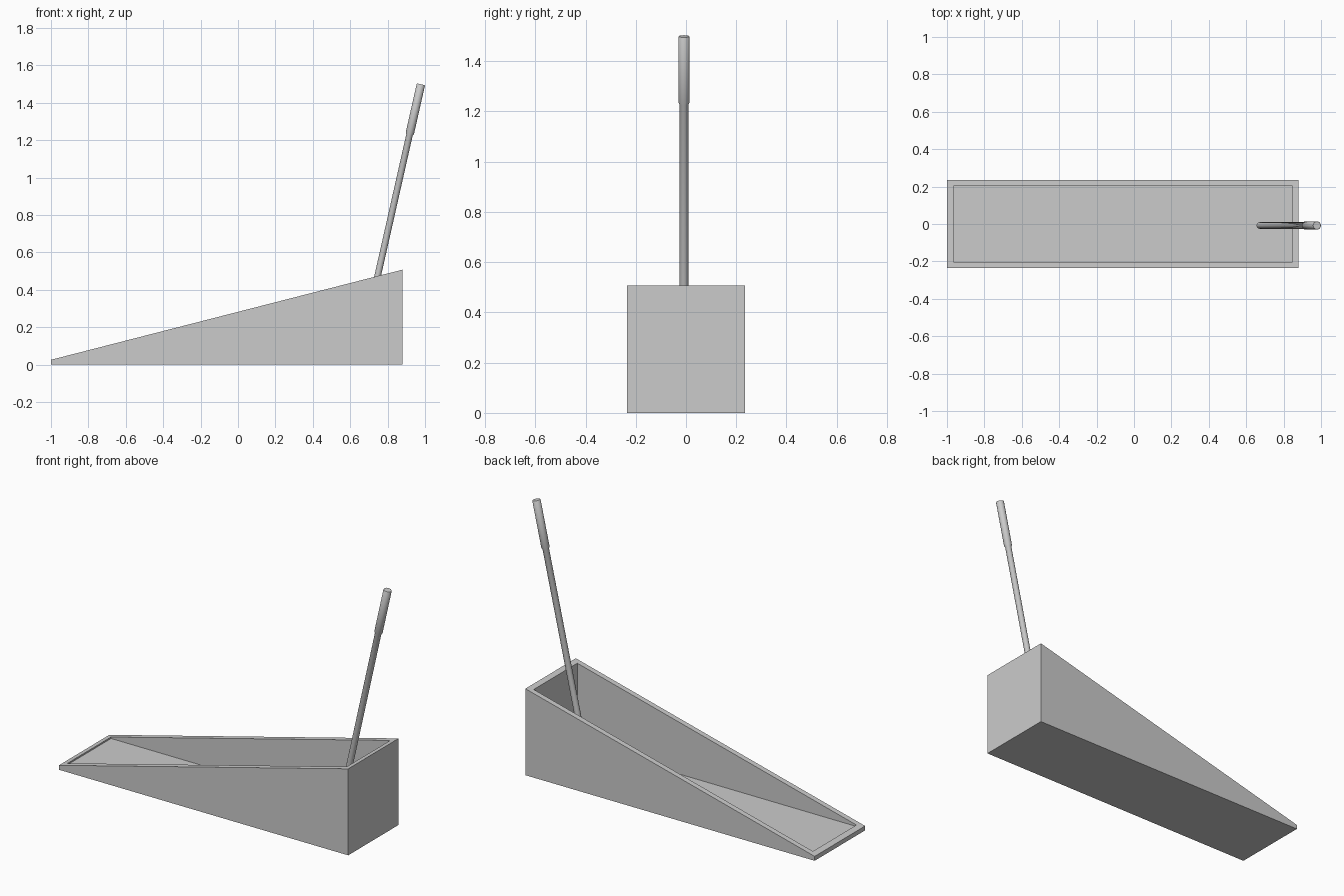
import bpy, bmesh
from mathutils import Vector

if "Cube" in bpy.data.objects:
    bpy.data.objects.remove(bpy.data.objects["Cube"])


def rim_z(x):
    # sloping top plane of the tray
    return 0.026 + (x + 1.0) * (0.508 - 0.026) / 1.88


def finish(name, bm):
    bmesh.ops.recalc_face_normals(bm, faces=bm.faces)
    mesh = bpy.data.meshes.new(name)
    bm.to_mesh(mesh)
    bm.free()
    obj = bpy.data.objects.new(name, mesh)
    bpy.context.collection.objects.link(obj)
    return obj


# Wedge tray: outer shell, sloped rim, sunken flat floor
def tray():
    bm = bmesh.new()

    def ring(x0, x1, w, z=None):
        pts = [(x0, -w), (x1, -w), (x1, w), (x0, w)]
        return [bm.verts.new((x, y, rim_z(x) if z is None else z)) for x, y in pts]

    rings = [ring(-1.0, 0.88, 0.234, 0.0), ring(-1.0, 0.88, 0.234),
             ring(-0.966, 0.848, 0.202), ring(-0.966, 0.848, 0.202, 0.026)]
    for a, b in zip(rings, rings[1:]):
        for i in range(4):
            j = (i + 1) % 4
            bm.faces.new((a[i], a[j], b[j], b[i]))
    bm.faces.new(rings[0][::-1])
    bm.faces.new(rings[-1])
    return finish("tray", bm)


# Leaning pole with a thicker grip: rings lofted along one axis
def pole(name, stations, sides=24):
    top = Vector((0.978, -0.008, 1.499))
    axis = Vector((0.2257, 0, 1)).normalized()
    rot = Vector((0, 0, 1)).rotation_difference(axis).to_matrix().to_4x4()
    bm = bmesh.new()
    prev = None
    for dist, r in stations:
        new = bmesh.ops.create_circle(bm, segments=sides, radius=r)["verts"]
        bmesh.ops.transform(bm, matrix=rot, verts=new)
        bmesh.ops.translate(bm, vec=top - axis * dist, verts=new)
        if prev is None:
            bm.faces.new(new)
        else:
            for i in range(sides):
                j = (i + 1) % sides
                bm.faces.new((prev[i], prev[j], new[j], new[i]))
        prev = new
    bm.faces.new(prev)
    obj = finish(name, bm)
    bpy.ops.object.select_all(action='DESELECT')
    obj.select_set(True)
    bpy.context.view_layer.objects.active = obj
    bpy.ops.object.shade_smooth_by_angle(angle=0.6)
    return obj


tray()
pole("handle_with_grip", [(0, 0.0205), (0.003, 0.0225), (0.268, 0.0225),
                          (0.278, 0.0175), (1.39, 0.0175)])
